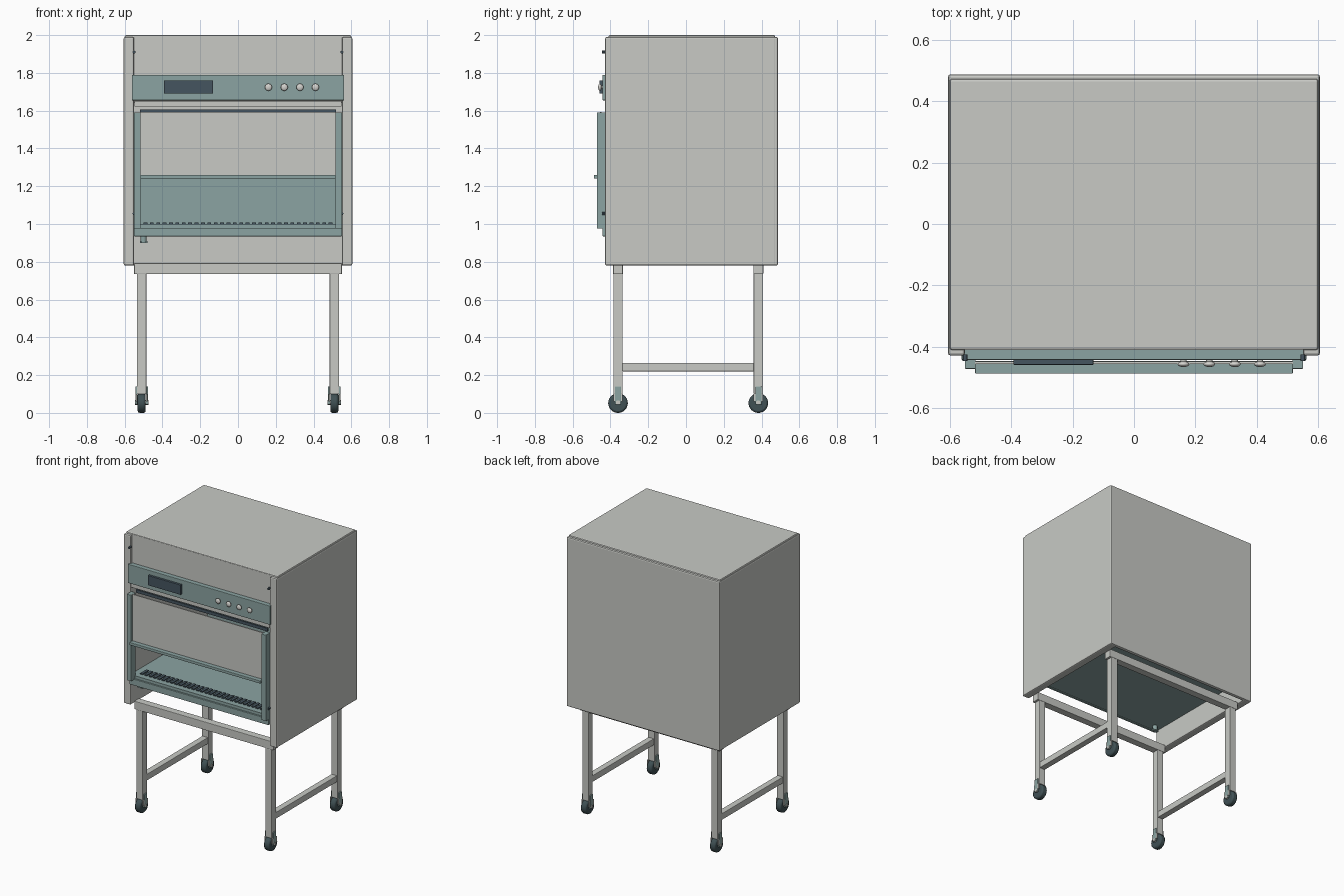
import bpy
import math

if "Cube" in bpy.data.objects:
    bpy.data.objects.remove(bpy.data.objects["Cube"], do_unlink=True)


def material(name, r, g, b):
    m = bpy.data.materials.new(name)
    m.use_nodes = True
    m.diffuse_color = (r, g, b, 1)
    m.node_tree.nodes["Principled BSDF"].inputs["Base Color"].default_value = (r, g, b, 1)
    return m


GREY = material("painted grey", 0.58, 0.59, 0.56)
TEAL = material("muted teal", 0.26, 0.37, 0.36)
DARK = material("dark slate", 0.06, 0.09, 0.115)
RUBBER = material("wheel rubber", 0.05, 0.08, 0.088)
PALE = material("pale knob", 0.66, 0.65, 0.62)


def finish(name, mat, bevel):
    ob = bpy.context.object
    ob.name = name
    ob.data.materials.append(mat)
    if bevel:
        mod = ob.modifiers.new("soft edge", "BEVEL")
        mod.width = bevel
        mod.segments = 2
    return ob


def box(name, mat, x, y, z, bevel=0.0):
    """Box given by its (low, high) range on each axis."""
    bpy.ops.mesh.primitive_cube_add(size=1, location=[sum(r) / 2 for r in (x, y, z)])
    bpy.context.object.scale = [r[1] - r[0] for r in (x, y, z)]
    bpy.ops.object.transform_apply(location=False, rotation=False, scale=True)
    return finish(name, mat, bevel)


def cylinder(name, mat, at, radius, depth, axis="z", bevel=0.0, sides=24):
    turn = {"x": (0, math.pi / 2, 0), "y": (math.pi / 2, 0, 0), "z": (0, 0, 0)}[axis]
    bpy.ops.mesh.primitive_cylinder_add(vertices=sides, radius=radius, depth=depth,
                                        location=at, rotation=turn)
    bpy.ops.object.shade_smooth_by_angle()
    return finish(name, mat, bevel)


def sided(s, a, b):
    """Mirrored range for the left (+1) or right (-1) side."""
    return (a, b) if s > 0 else (-b, -a)


SIDES = ((1, "left"), (-1, "right"))

# Cabinet shell, open at the bottom
box("roof_panel", GREY, (-0.6, 0.6), (-0.41, 0.472), (1.965, 2.0), 0.008)
box("back_panel", GREY, (-0.605, 0.605), (0.46, 0.487), (0.78, 1.99), 0.008)
box("upper_front_panel", GREY, (-0.55, 0.55), (-0.41, -0.39), (1.64, 1.995))
box("front_lip", GREY, (-0.548, 0.548), (-0.425, -0.39), (1.622, 1.65))
box("sash_seal", DARK, (-0.52, 0.52), (-0.41, -0.4), (1.585, 1.607))
for s, side in SIDES:
    box(side + "_side_panel", GREY, sided(s, 0.55, 0.605), (-0.428, 0.475), (0.78, 1.99), 0.008)
    for z, level in ((1.91, "upper"), (1.055, "lower")):
        cylinder(f"{side}_{level}_screw", DARK, (s * 0.55, -0.435, z), 0.008, 0.02, "y", sides=12)

# Control panel
box("control_panel", TEAL, (-0.562, 0.562), (-0.442, -0.4), (1.655, 1.79), 0.003)
box("display_screen", DARK, (-0.392, -0.132), (-0.458, -0.44), (1.69, 1.76), 0.002)
for i, x in enumerate((0.161, 0.245, 0.328, 0.41)):
    cylinder(f"knob_stem_{i + 1}", GREY, (x, -0.445, 1.724), 0.01, 0.014, "y")
    bpy.ops.mesh.primitive_uv_sphere_add(segments=20, ring_count=12, radius=0.019,
                                         location=(x, -0.456, 1.724))
    bpy.context.object.scale.y = 0.5
    bpy.ops.object.shade_smooth()
    finish(f"knob_{i + 1}", PALE, 0)

# Sliding sash with guides and handle
box("sash_pane", GREY, (-0.517, 0.517), (-0.456, -0.448), (1.25, 1.592))
box("sash_handle", TEAL, (-0.517, 0.517), (-0.487, -0.445), (1.24, 1.26), 0.003)
for s, side in SIDES:
    box(side + "_sash_guide", TEAL, sided(s, 0.515, 0.55), (-0.471, -0.42), (0.975, 1.59), 0.002)

# Work chamber
box("work_floor", TEAL, (-0.55, 0.55), (-0.43, 0.46), (0.94, 1.0))
box("tray_apron", TEAL, (-0.55, 0.55), (-0.442, -0.425), (0.935, 0.98), 0.002)
box("lower_back_wall", TEAL, (-0.55, 0.55), (0.44, 0.46), (1.0, 1.25))
COUNT = 30
for i in range(COUNT):
    x = -0.49 + 0.98 * i / (COUNT - 1)
    box(f"air_slot_{i + 1}", DARK, (x - 0.01, x + 0.01), (-0.39, -0.32), (1.0, 1.007))
cylinder("drain_valve", TEAL, (-0.5, -0.38, 0.925), 0.016, 0.04)
box("drain_handle", TEAL, (-0.52, -0.48), (-0.39, -0.37), (0.9, 0.91))

# Stand and casters
for y, end in ((-0.36, "front"), (0.383, "back")):
    box(end + "_top_rail", GREY, (-0.55, 0.55), (y - 0.026, y + 0.026), (0.735, 0.793), 0.003)
    for s, side in SIDES:
        name = f"{end}_{side}"
        x = s * 0.51
        box(name + "_leg", GREY, (x - 0.025, x + 0.025), (y - 0.025, y + 0.025),
            (0.1, 0.737), 0.003)
        cylinder(name + "_wheel", RUBBER, (x, y, 0.052), 0.052, 0.042, "x", 0.01, 32)
        cylinder(name + "_axle", GREY, (x, y, 0.055), 0.012, 0.07, "x", sides=16)
        for t in (-1, 1):
            px = x + t * 0.028
            box(name + "_fork", TEAL, (px - 0.005, px + 0.005), (y - 0.016, y + 0.016),
                (0.045, 0.14), 0.002)
            box(name + "_fork_collar", GREY, (px - 0.004, px + 0.004), (y - 0.025, y + 0.025),
                (0.06, 0.1))
for s, side in SIDES:
    box(side + "_lower_rail", GREY, (s * 0.51 - 0.022, s * 0.51 + 0.022), (-0.336, 0.359),
        (0.22, 0.265), 0.003)
